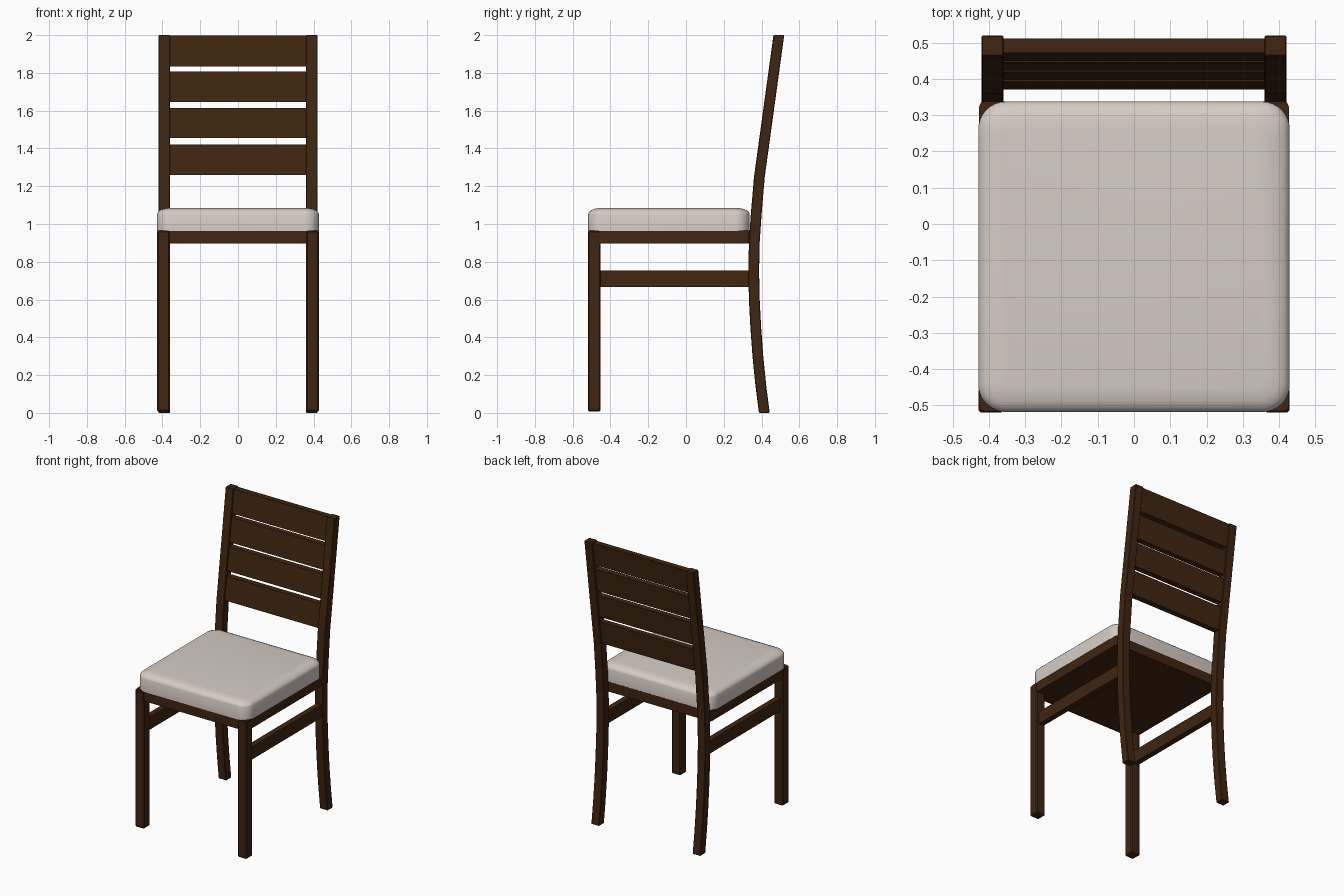
import bpy, bmesh, math

cube = bpy.data.objects.get("Cube")
if cube:
    bpy.data.objects.remove(cube, do_unlink=True)


def make_material(name, color):
    mat = bpy.data.materials.new(name)
    mat.use_nodes = True
    mat.diffuse_color = (*color, 1)
    mat.node_tree.nodes["Principled BSDF"].inputs["Base Color"].default_value = (*color, 1)
    return mat


wood = make_material("dark wood", (0.05, 0.018, 0.005))
fabric = make_material("pale fabric", (0.67, 0.60, 0.555))


def loft(name, rings, mat, bevel=0.0, smooth=None):
    """Skin a list of equal point rings and cap both ends."""
    bm = bmesh.new()
    loops = [[bm.verts.new(p) for p in ring] for ring in rings]
    n = len(loops[0])
    for a, b in zip(loops, loops[1:]):
        for i in range(n):
            j = (i + 1) % n
            bm.faces.new((a[i], a[j], b[j], b[i]))
    bm.faces.new(loops[0][::-1])
    bm.faces.new(loops[-1])
    bmesh.ops.recalc_face_normals(bm, faces=bm.faces)
    mesh = bpy.data.meshes.new(name)
    bm.to_mesh(mesh)
    bm.free()
    mesh.materials.append(mat)
    obj = bpy.data.objects.new(name, mesh)
    bpy.context.collection.objects.link(obj)
    if bevel:
        mod = obj.modifiers.new("edge bevel", "BEVEL")
        mod.width = bevel
        mod.segments = 1
        mod.limit_method = "ANGLE"
    if smooth:
        bpy.ops.object.select_all(action="DESELECT")
        obj.select_set(True)
        bpy.context.view_layer.objects.active = obj
        bpy.ops.object.shade_smooth_by_angle(angle=math.radians(smooth))
    return obj


def rect(x0, x1, y0, y1, z):
    return [(x0, y0, z), (x1, y0, z), (x1, y1, z), (x0, y1, z)]


def box(name, x, y, z, bevel=0.0):
    return loft(name, [rect(*x, *y, h) for h in z], wood, bevel)


def rounded_ring(hx, y0, y1, r, z, steps=8):
    """Rounded rectangle at height z."""
    ring = []
    corners = ((hx - r, y1 - r), (r - hx, y1 - r), (r - hx, y0 + r), (hx - r, y0 + r))
    for k, (cx, cy) in enumerate(corners):
        for s in range(steps + 1):
            a = math.pi / 2 * (k + s / steps)
            ring.append((cx + r * math.cos(a), cy + r * math.sin(a), z))
    return ring


# Front face of the bent back posts: height, y
post_line = [(0, 0.386), (0.15, 0.367), (0.3, 0.352), (0.45, 0.341), (0.6, 0.333),
             (0.75, 0.330), (0.9, 0.333), (1.05, 0.343), (1.25, 0.360), (2.0, 0.463)]
POST_DEPTH = 0.057


def post_y(z):
    for (za, ya), (zb, yb) in zip(post_line, post_line[1:]):
        if z <= zb:
            return ya + (yb - ya) * (z - za) / (zb - za)
    return post_line[-1][1]


# Legs, posts and side stretchers
for side, s in (("left", 1), ("right", -1)):
    span = sorted((0.36 * s, 0.42 * s))
    rings = [rect(*span, y, y + POST_DEPTH, z) for z, y in post_line]
    loft(side + "_back_post", rings, wood, 0.003)
    box(side + "_front_leg", sorted((0.36 * s, 0.429 * s)), (-0.52, -0.452), (0.008, 0.965), 0.007)
    box(side + "_stretcher", sorted((0.372 * s, 0.412 * s)), (-0.46, 0.345), (0.667, 0.755))

# Seat frame
loft("seat_frame", [rounded_ring(0.427, -0.515, 0.338, 0.015, z, 2) for z in (0.897, 0.965)], wood)

# Backrest slats leaning with the posts
for i, (low, high) in enumerate(((1.26, 1.42), (1.455, 1.615), (1.645, 1.808), (1.835, 1.997))):
    rings = [rect(-0.362, 0.362, post_y(z) + 0.009, post_y(z) + 0.049, z) for z in (low, high)]
    loft("back_slat_%d" % (i + 1), rings, wood)

# Cushion with softened top edge
profile = [(0, 0.963), (0, 1.052), (0.004, 1.062), (0.014, 1.072), (0.032, 1.080), (0.065, 1.085)]
loft("seat_cushion",
     [rounded_ring(0.429 - d, -0.518 + d, 0.337 - d, 0.075 - d * 0.6, z) for d, z in profile],
     fabric, smooth=40)
